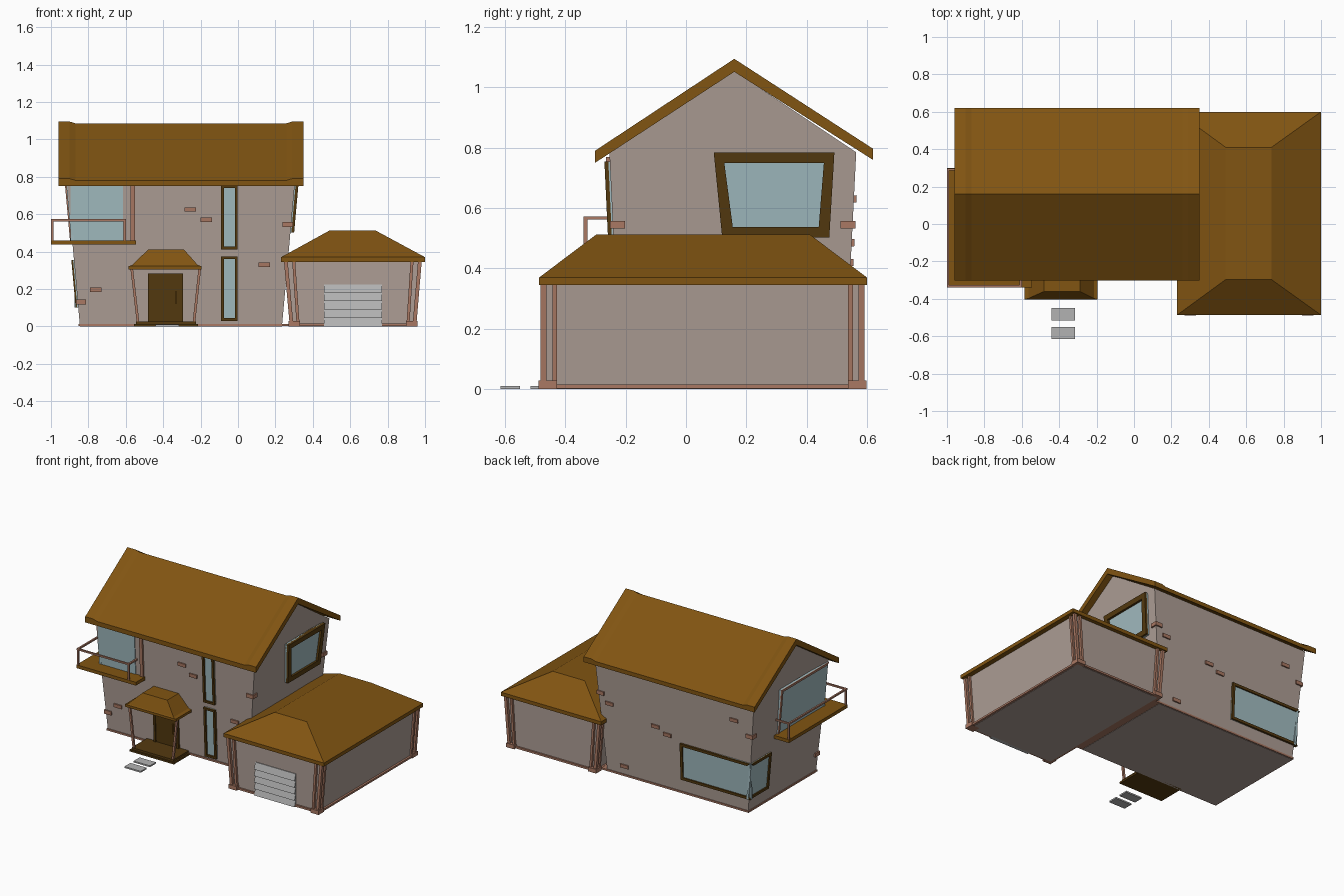
import bpy

if "Cube" in bpy.data.objects:
    bpy.data.objects.remove(bpy.data.objects["Cube"])

# ---------- materials ----------
def mat(name, c):
    m = bpy.data.materials.new(name)
    m.diffuse_color = (*c, 1)
    m.use_nodes = True
    m.node_tree.nodes["Principled BSDF"].inputs["Base Color"].default_value = m.diffuse_color
    return m

WALL = mat("plaster", (0.42, 0.34, 0.30))
ROOF = mat("roof_brown", (0.22, 0.09, 0.006))
DARK = mat("dark_wood", (0.09, 0.042, 0.005))
BRICK = mat("brick", (0.40, 0.19, 0.125))
GLASS = mat("glass", (0.36, 0.50, 0.53))
GREY = mat("grey", (0.45, 0.45, 0.45))

# ---------- helpers ----------
def mesh(name, verts, faces, m):
    me = bpy.data.meshes.new(name)
    me.from_pydata(verts, [], faces)
    me.materials.append(m)
    ob = bpy.data.objects.new(name, me)
    bpy.context.collection.objects.link(ob)
    return ob

def loft(name, rings, m):
    """Closed solid through rings of equal point count."""
    n, k = len(rings[0]), len(rings)
    v = [p for r in rings for p in r]
    f = [(i * n + j, i * n + (j + 1) % n, (i + 1) * n + (j + 1) % n, (i + 1) * n + j)
         for i in range(k - 1) for j in range(n)]
    f += [tuple(reversed(range(n))), tuple(range((k - 1) * n, k * n))]
    ob = mesh(name, v, f, m)
    import bmesh
    bm = bmesh.new()
    bm.from_mesh(ob.data)
    bmesh.ops.recalc_face_normals(bm, faces=bm.faces)
    bm.to_mesh(ob.data)
    bm.free()
    return ob

def rect(x0, x1, y0, y1, z):
    return [(x0, y0, z), (x1, y0, z), (x1, y1, z), (x0, y1, z)]

def box(name, x0, x1, y0, y1, z0, z1, m):
    return loft(name, [rect(x0, x1, y0, y1, z0), rect(x0, x1, y0, y1, z1)], m)

def post(name, b, t, y, z0, z1, w, m):
    """Leaning square post: centre x goes from b to t."""
    return loft(name, [rect(b - w, b + w, y - w, y + w, z0),
                       rect(t - w, t + w, y - w, y + w, z1)], m)

# outward-leaning walls of the main block
XL = lambda z: -0.845 - 0.09 * z
XR = lambda z: 0.235 + 0.09 * z
YF = lambda z: -0.217 - 0.047 * z
YB = lambda z: 0.525 + 0.05 * z
SIDE = {"front": lambda u, z, d: (u, YF(z) - d, z),
        "back": lambda u, z, d: (u, YB(z) + d, z),
        "left": lambda u, z, d: (XL(z) - d, u, z),
        "right": lambda u, z, d: (XR(z) + d, u, z)}

def panel(name, side, q, d, m):
    """Slab lying on a wall; q = four (u, z) corners."""
    P = SIDE[side]
    return loft(name, [[P(u, z, -0.01) for u, z in q], [P(u, z, d) for u, z in q]], m)

def quad(u0, u1, z0, z1):
    return [(u0, z0), (u1, z0), (u1, z1), (u0, z1)]

def window(name, side, q, w, d, frame=DARK, bars=(0, 1, 2, 3)):
    cu, cz = sum(p[0] for p in q) / 4, sum(p[1] for p in q) / 4
    s = lambda a, c: a + w if a < c else a - w
    inner = [(s(u, cu), s(z, cz)) for u, z in q]
    panel(name + "_glass", side, q, 0.005, GLASS)
    for i in bars:
        j = (i + 1) % 4
        panel(name + "_frame", side, [q[i], q[j], inner[j], inner[i]], d, frame)

# ---------- main block ----------
T = 0.785
body = [rect(XL(z), XR(z), YF(z), YB(z), z) for z in (0, T)]
v = body[0] + body[1] + [(XL(T), 0.16, 1.055), (XR(T), 0.16, 1.055)]
mesh("house_walls", v, [(3, 2, 1, 0), (0, 1, 5, 4), (2, 3, 7, 6), (1, 2, 6, 9, 5),
                        (3, 0, 4, 8, 7), (4, 5, 9, 8), (6, 7, 8, 9)], WALL)
box("house_plinth", -0.852, 0.30, -0.224, 0.532, 0.002, 0.014, BRICK)

# gable roof with raised rims at both ends
rings = []
for x, h in ((-0.96, 0), (-0.90, 0), (-0.87, -0.009), (0.26, -0.009), (0.29, 0), (0.35, 0)):
    rings.append([(x, -0.302, 0.79 + h), (x, 0.16, 1.095 + h), (x, 0.62, 0.797 + h),
                  (x, 0.62, 0.76), (x, 0.16, 1.052), (x, -0.302, 0.75)])
loft("main_roof", rings, ROOF)

# ---------- garage wing ----------
loft("garage_walls", [rect(0.29, 0.94, -0.463, 0.573, 0), rect(0.265, 0.967, -0.463, 0.573, 0.35)], WALL)
box("garage_plinth", 0.275, 0.955, -0.475, 0.585, 0.002, 0.015, BRICK)
loft("garage_roof", [rect(0.23, 1.0, -0.487, 0.60, 0.345), rect(0.23, 1.0, -0.487, 0.60, 0.37),
                     rect(0.49, 0.735, -0.297, 0.41, 0.513)], ROOF)
for b, t, sx in ((0.287, 0.256, 1), (0.943, 0.972, -1)):
    for y, sy in ((-0.472, 1), (0.582, -1)):
        post("garage_corner_post", b, t, y, 0, 0.345, 0.010, BRICK)
        post("garage_side_post", b, t, y + sy * 0.037, 0, 0.345, 0.008, BRICK)
        post("garage_face_post", b + sx * 0.035, t + sx * 0.042, y, 0, 0.345, 0.008, BRICK)
        cx, cy = b + sx * 0.014, y + sy * 0.014
        box("garage_post_foot", cx - 0.031, cx + 0.031, cy - 0.031, cy + 0.031, 0, 0.028, BRICK)
# garage door of overlapping tilted slats
for i in range(5):
    z = 0.045 * i
    loft("garage_door_slat", [rect(0.46, 0.77, -0.482, -0.455, z),
                              rect(0.46, 0.77, -0.468, -0.455, z + 0.045)], GREY)

# ---------- porch ----------
box("porch_floor", -0.555, -0.215, -0.395, -0.2, 0, 0.012, DARK)
box("porch_step", -0.545, -0.225, -0.385, -0.2, 0.012, 0.026, DARK)
loft("porch_roof", [rect(-0.585, -0.195, -0.403, -0.21, 0.305), rect(-0.585, -0.195, -0.403, -0.21, 0.322),
                    rect(-0.565, -0.215, -0.398, -0.21, 0.328), rect(-0.48, -0.29, -0.36, -0.21, 0.412)], ROOF)
for b, t in ((-0.535, -0.568), (-0.235, -0.205)):
    post("porch_post", b, t, -0.375, 0.026, 0.306, 0.007, BRICK)
panel("door", "front", quad(-0.468, -0.307, 0.026, 0.27), 0.008, DARK)
for q in (quad(-0.482, -0.468, 0.026, 0.283), quad(-0.307, -0.293, 0.026, 0.283), quad(-0.482, -0.293, 0.27, 0.283)):
    panel("door_frame", "front", q, 0.016, DARK)
panel("door_handle", "front", quad(-0.335, -0.328, 0.12, 0.19), 0.02, ROOF)
for y in (-0.515, -0.615):
    box("path_stone", -0.44, -0.315, y, y + 0.065, 0, 0.01, GREY)

# ---------- windows ----------
for z0, z1 in ((0.03, 0.375), (0.412, 0.755)):
    window("narrow_window", "front", quad(-0.09, -0.003, z0, z1), 0.014, 0.018)
window("gable_window", "right", [(0.12, 0.503), (0.475, 0.503), (0.492, 0.785), (0.092, 0.785)], 0.035, 0.02)
# lower rear corner window, wrapping two walls
window("rear_corner_window", "back", quad(-0.875, -0.34, 0.10, 0.355), 0.018, 0.014, bars=(0, 1, 2))
window("rear_corner_window_side", "left", quad(0.33, 0.545, 0.10, 0.355), 0.018, 0.014, bars=(0, 2, 3))
# upper front corner window, opening to the balcony
panel("balcony_window_front", "front", quad(-0.895, -0.615, 0.455, 0.77), 0.005, GLASS)
panel("balcony_window_jamb", "front", quad(-0.575, -0.552, 0.455, 0.77), 0.012, BRICK)
window("balcony_window_side", "left", quad(-0.245, 0.27, 0.455, 0.77), 0.016, 0.012, BRICK, bars=(1, 2))

# ---------- balcony ----------
box("balcony_floor_front", -1.0, -0.545, -0.34, -0.2, 0.437, 0.46, ROOF)
box("balcony_floor_side", -1.0, -0.85, -0.2, 0.30, 0.437, 0.46, ROOF)
for x, y in ((-0.993, -0.333), (-0.605, -0.333), (-0.993, 0.292)):
    post("balcony_post", x, x, y, 0.46, 0.572, 0.006, BRICK)
for x0, x1, y0, y1 in ((-1.0, -0.6, -0.339, -0.327), (-1.0, -0.988, -0.339, 0.298),
                       (-0.611, -0.599, -0.339, -0.235), (-1.0, -0.88, 0.286, 0.298)):
    box("balcony_rail", x0, x1, y0, y1, 0.562, 0.573, BRICK)

# ---------- exposed bricks ----------
for side, spots in {"front": ((-0.255, 0.625), (-0.17, 0.57), (0.14, 0.33), (-0.76, 0.195)),
                    "back": ((-0.15, 0.42), (-0.24, 0.385), (0.1, 0.07), (-0.76, 0.63), (0.2, 0.485))}.items():
    for u, z in spots:
        panel("wall_brick", side, quad(u - 0.03, u + 0.03, z - 0.012, z + 0.012), 0.009, BRICK)
for X, sx, F, z in ((XL, 1, YF, 0.13), (XR, -1, YF, 0.545), (XR, -1, YB, 0.545), (XL, 1, YB, 0.545)):
    sy = 1 if F is YF else -1
    xs = sorted((X(z) - sx * 0.009, X(z) + sx * 0.045))
    ys = sorted((F(z) - sy * 0.009, F(z) + sy * 0.04))
    box("corner_brick", *xs, *ys, z - 0.013, z + 0.013, BRICK)
